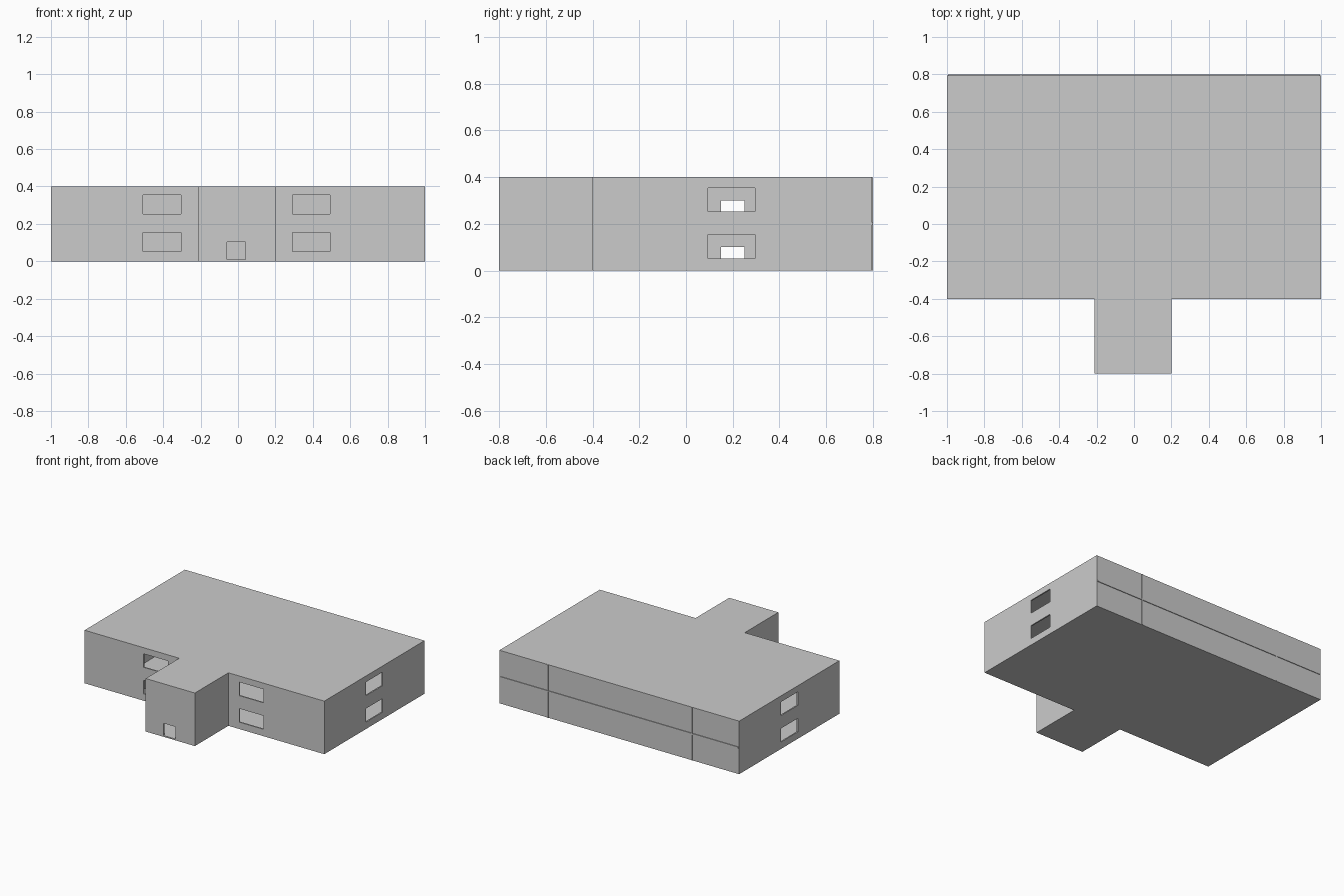
import bpy, bmesh

if "Cube" in bpy.data.objects:
    bpy.data.objects.remove(bpy.data.objects["Cube"])

T = 0.01  # wall thickness


def prism(name, pts, z0, z1):
    """Extrude a flat outline between two heights."""
    bm = bmesh.new()
    face = bm.faces.new([bm.verts.new((x, y, z0)) for x, y in pts])
    top = bmesh.ops.extrude_face_region(bm, geom=[face])["geom"]
    for v in top:
        if isinstance(v, bmesh.types.BMVert):
            v.co.z = z1
    bmesh.ops.recalc_face_normals(bm, faces=bm.faces[:])
    mesh = bpy.data.meshes.new(name)
    bm.to_mesh(mesh)
    bm.free()
    obj = bpy.data.objects.new(name, mesh)
    bpy.context.collection.objects.link(obj)
    return obj


def box(name, x0, x1, y0, y1, z0, z1):
    return prism(name, [(x0, y0), (x1, y0), (x1, y1), (x0, y1)], z0, z1)


def cut(obj, cutter):
    mod = obj.modifiers.new("cut", "BOOLEAN")
    mod.operation = "DIFFERENCE"
    mod.solver = "EXACT"
    mod.object = cutter
    cutter.hide_render = True
    cutter.hide_set(True)


def t_plan(inset, back):
    """T-shaped plan: wide main block with a narrow entrance wing in front."""
    i = inset
    return [(-0.21 + i, -0.8 + i), (0.2 - i, -0.8 + i), (0.2 - i, -0.4 + i),
            (1 - i, -0.4 + i), (1 - i, back), (-1 + i, back),
            (-1 + i, -0.4 + i), (-0.21 + i, -0.4 + i)]


# Hollow outer shell with ground slab and roof
shell = prism("building_shell", t_plan(0, 0.795), 0, 0.4)
cut(shell, prism("room_cutter", t_plan(T, 0.785), T, 0.4 - T))

# Windows on both storeys: two in front, one on each side
for z in (0.052, 0.252):
    for x in (-0.508, 0.291):
        cut(shell, box("front_window_cutter", x, x + 0.202, -0.45, -0.35, z, z + 0.102))
    for x in (-1, 1):
        cut(shell, box("side_window_cutter", x - 0.05, x + 0.05, 0.095, 0.295, z, z + 0.102))

# Entrance door
cut(shell, box("entrance_cutter", -0.06, 0.04, -0.85, -0.75, T, 0.102))

# Upper floor, its edge showing on the back wall
prism("upper_floor", t_plan(0.005, 0.8), 0.195, 0.205)

# Partition walls with a doorway on each storey
for side, x in (("left", -0.61), ("right", 0.59)):
    wall = box(side + "_partition", x, x + T, -0.395, 0.7995, 0.001, 0.399)
    for z in (T, 0.206):
        cut(wall, box("doorway_cutter", x - 0.05, x + 0.05, 0.15, 0.25, z, 0.1 if z < 0.1 else 0.3))
